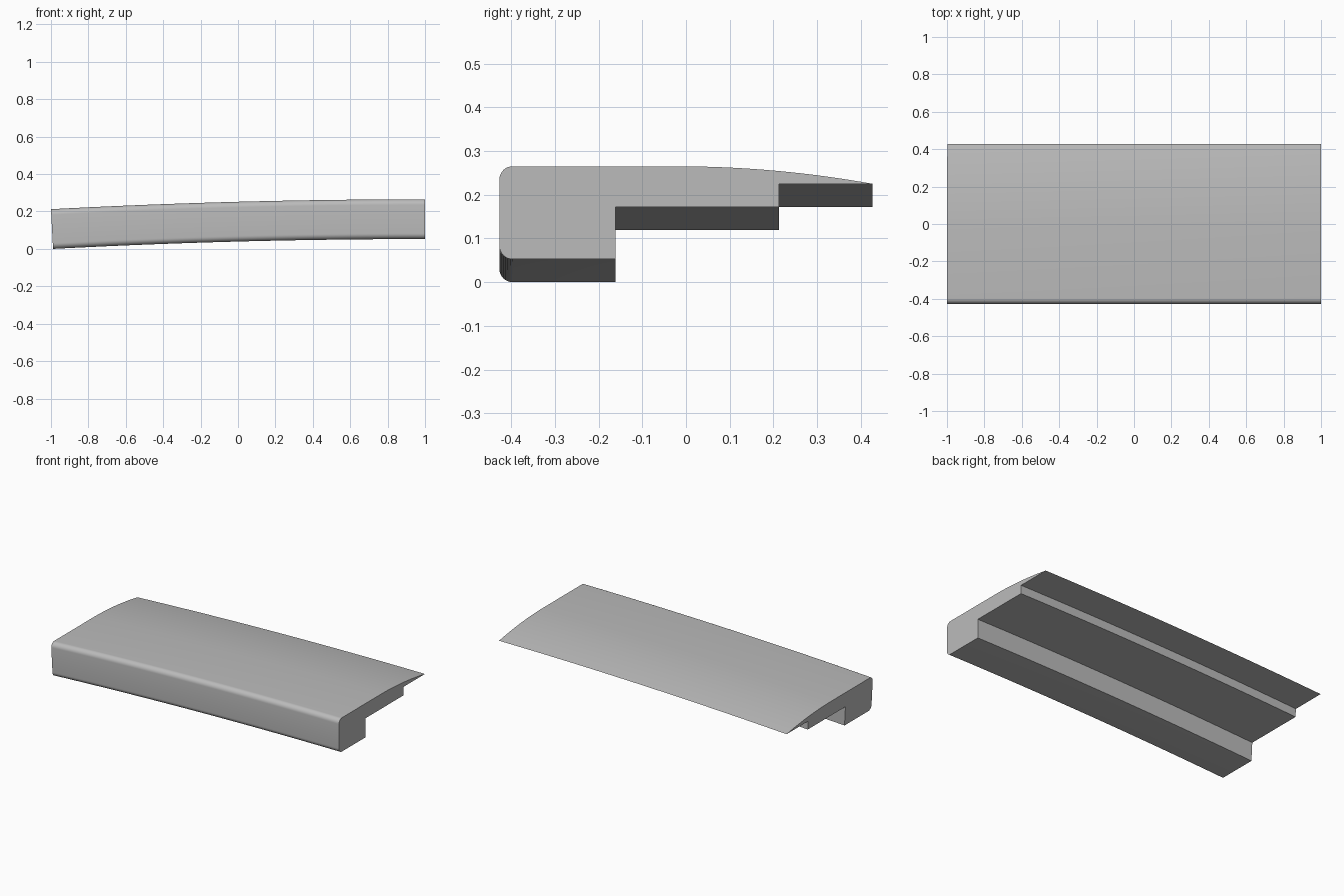
import bpy, bmesh, math

if "Cube" in bpy.data.objects:
    bpy.data.objects.remove(bpy.data.objects["Cube"])

R_TOP, Z_TOP = 37.9, 0.265      # large sweep radius and top height at the right end
Z_LOW, FRONT, BACK, FILLET = 0.0525, -0.427, 0.427, 0.03
STEPS = 32

# Cross-section in (y, z): stepped underside, rounded nose, tapering top
profile = [(-0.161, Z_LOW), (-0.161, 0.172), (0.213, 0.172), (0.213, 0.225), (BACK, 0.225)]
taper_start = -0.02
for i in range(15, -1, -1):
    u = i / 16
    profile.append((taper_start + (BACK - taper_start) * u, Z_TOP - 0.04 * u * u))


def fillet(cy, cz, a0):
    for i in range(9):
        a = math.radians(a0 + 90 * i / 8)
        profile.append((cy + FILLET * math.cos(a), cz + FILLET * math.sin(a)))


fillet(FRONT + FILLET, Z_TOP - FILLET, 90)
fillet(FRONT + FILLET, Z_LOW + FILLET, 180)

# Sweep the section along a shallow arc, level at the right end
bm = bmesh.new()
sweep = math.asin(2 / R_TOP)
rings = []
for s in range(STEPS + 1):
    t = sweep * s / STEPS
    ring = []
    for y, z in profile:
        r = R_TOP + z - Z_TOP
        ring.append(bm.verts.new((1 - r * math.sin(t), y, Z_TOP - R_TOP + r * math.cos(t))))
    rings.append(ring)
n = len(profile)
for a, b in zip(rings, rings[1:]):
    for i in range(n):
        j = (i + 1) % n
        bm.faces.new((a[i], a[j], b[j], b[i]))
bm.faces.new(rings[0])
bm.faces.new(rings[-1])
bmesh.ops.recalc_face_normals(bm, faces=bm.faces)

mesh = bpy.data.meshes.new("curved_stepped_panel")
bm.to_mesh(mesh)
bm.free()
panel = bpy.data.objects.new("curved_stepped_panel", mesh)
bpy.context.collection.objects.link(panel)

grey = bpy.data.materials.new("light grey")
grey.diffuse_color = (0.5, 0.5, 0.5, 1)
grey.use_nodes = True
grey.node_tree.nodes["Principled BSDF"].inputs["Base Color"].default_value = grey.diffuse_color
mesh.materials.append(grey)

bpy.context.view_layer.objects.active = panel
panel.select_set(True)
bpy.ops.object.shade_smooth_by_angle(angle=math.radians(30))
